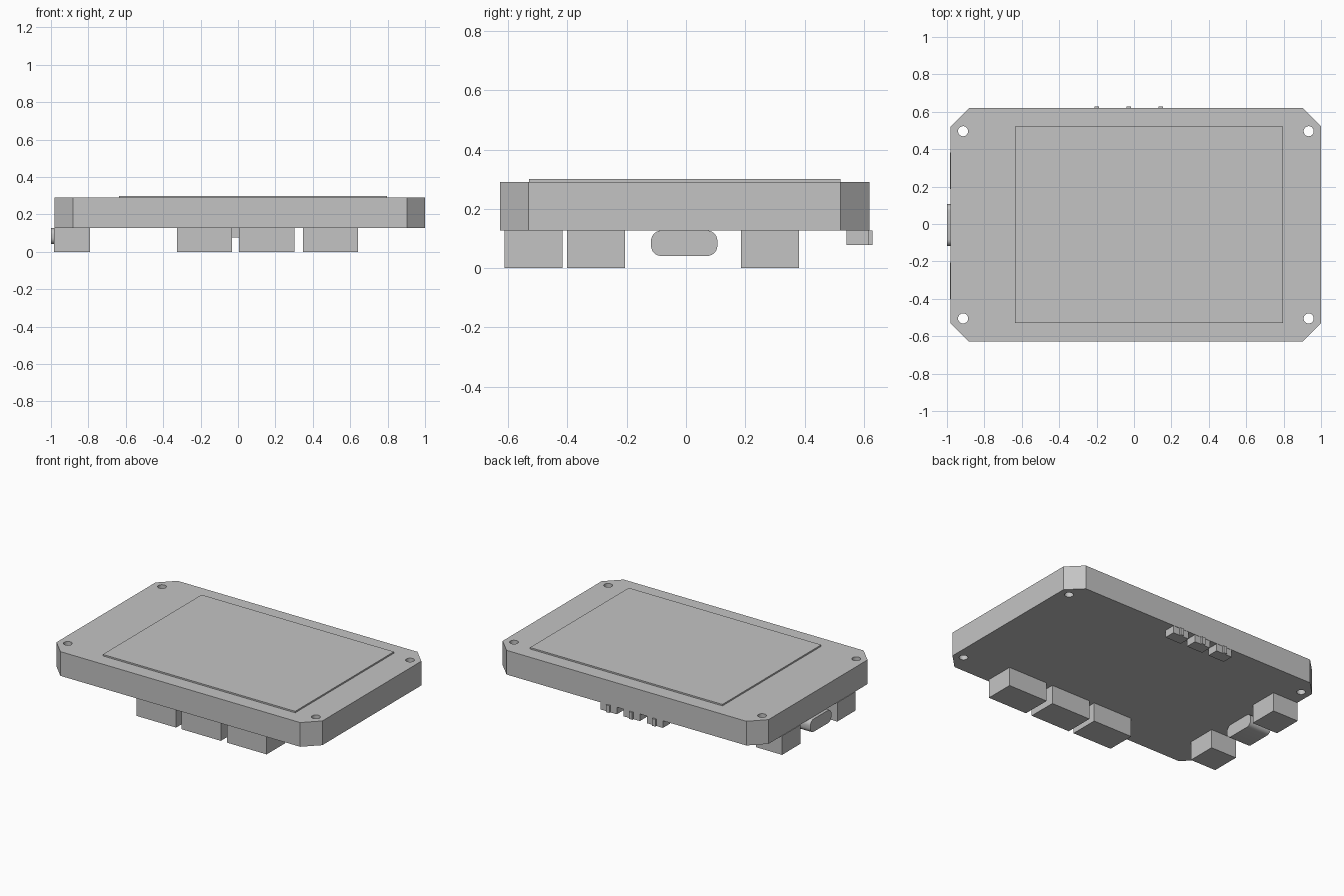
import bpy
import bmesh
import math
from mathutils import Matrix, Vector

if "Cube" in bpy.data.objects:
    bpy.data.objects.remove(bpy.data.objects["Cube"], do_unlink=True)

grey = bpy.data.materials.new("light_grey")
grey.use_nodes = True
colour = (0.55, 0.55, 0.55, 1)
grey.diffuse_color = colour
grey.node_tree.nodes["Principled BSDF"].inputs["Base Color"].default_value = colour


def finish(name, bm):
    """Turn a bmesh into a named object."""
    bmesh.ops.recalc_face_normals(bm, faces=bm.faces)
    mesh = bpy.data.meshes.new(name)
    bm.to_mesh(mesh)
    bm.free()
    mesh.materials.append(grey)
    obj = bpy.data.objects.new(name, mesh)
    bpy.context.collection.objects.link(obj)
    return obj


def box_mesh(x, y, z):
    """Box from its (low, high) extents along each axis."""
    bm = bmesh.new()
    spans = (x, y, z)
    centre = Vector([sum(s) / 2 for s in spans])
    size = [s[1] - s[0] for s in spans]
    bmesh.ops.create_cube(bm, size=1, matrix=Matrix.Translation(centre) @ Matrix.Diagonal((*size, 1)))
    return bm


def round_edges(bm, axis, radius, segments):
    """Bevel the edges that run along one axis."""
    edges = [e for e in bm.edges
             if abs((e.verts[0].co - e.verts[1].co).normalized()[axis]) > 0.9]
    bmesh.ops.bevel(bm, geom=edges, offset=radius, segments=segments, profile=0.5, affect='EDGES')


BOTTOM, TOP = 0.127, 0.29

# Case with cut corners
bm = box_mesh((-0.98, 1.0), (-0.628, 0.619), (BOTTOM, TOP))
round_edges(bm, 2, 0.097, 1)
case = finish("case", bm)

# Four screw holes drilled through the case
bm = bmesh.new()
for x in (-0.914, 0.934):
    for y in (-0.505, 0.496):
        bmesh.ops.create_cone(bm, cap_ends=True, segments=32, radius1=0.027, radius2=0.027,
                              depth=0.4, matrix=Matrix.Translation((x, y, 0.21)))
drill = finish("screw_hole_cutter", bm)
drill.hide_render = True
cut = case.modifiers.new("screw_holes", 'BOOLEAN')
cut.operation = 'DIFFERENCE'
cut.solver = 'EXACT'
cut.object = drill
bpy.context.view_layer.objects.active = case
bpy.ops.object.modifier_apply(modifier=cut.name)
bpy.data.objects.remove(drill, do_unlink=True)

# Raised screen
finish("screen", box_mesh((-0.636, 0.797), (-0.53, 0.521), (TOP, 0.3)))

# Connectors along the front edge
for i, x in enumerate((-0.327, 0.006, 0.347)):
    finish(f"front_connector_{i + 1}", box_mesh((x, x + 0.295), (-0.612, -0.416), (0, BOTTOM)))

# Connectors along the right end
for name, y in (("front", -0.401), ("back", 0.186)):
    finish(f"end_connector_{name}", box_mesh((-0.983, -0.79), (y, y + 0.196), (0, BOTTOM)))

# Rounded charging port
bm = box_mesh((-1.0, -0.84), (-0.118, 0.106), (0.041, BOTTOM))
round_edges(bm, 0, 0.035, 6)
port = finish("charging_port", bm)

# Push buttons along the back edge, each a body with a narrow plunger
for i, x in enumerate((-0.2, -0.028, 0.143)):
    finish(f"button_body_{i + 1}", box_mesh((x - 0.06, x + 0.06), (0.541, 0.617), (0.078, BOTTOM)))
    finish(f"button_plunger_{i + 1}", box_mesh((x - 0.012, x + 0.012), (0.617, 0.629), (0.078, BOTTOM)))

# Smooth the curved walls only
for obj in (case, port):
    bpy.ops.object.select_all(action='DESELECT')
    obj.select_set(True)
    bpy.context.view_layer.objects.active = obj
    bpy.ops.object.shade_smooth_by_angle(angle=math.radians(30))
